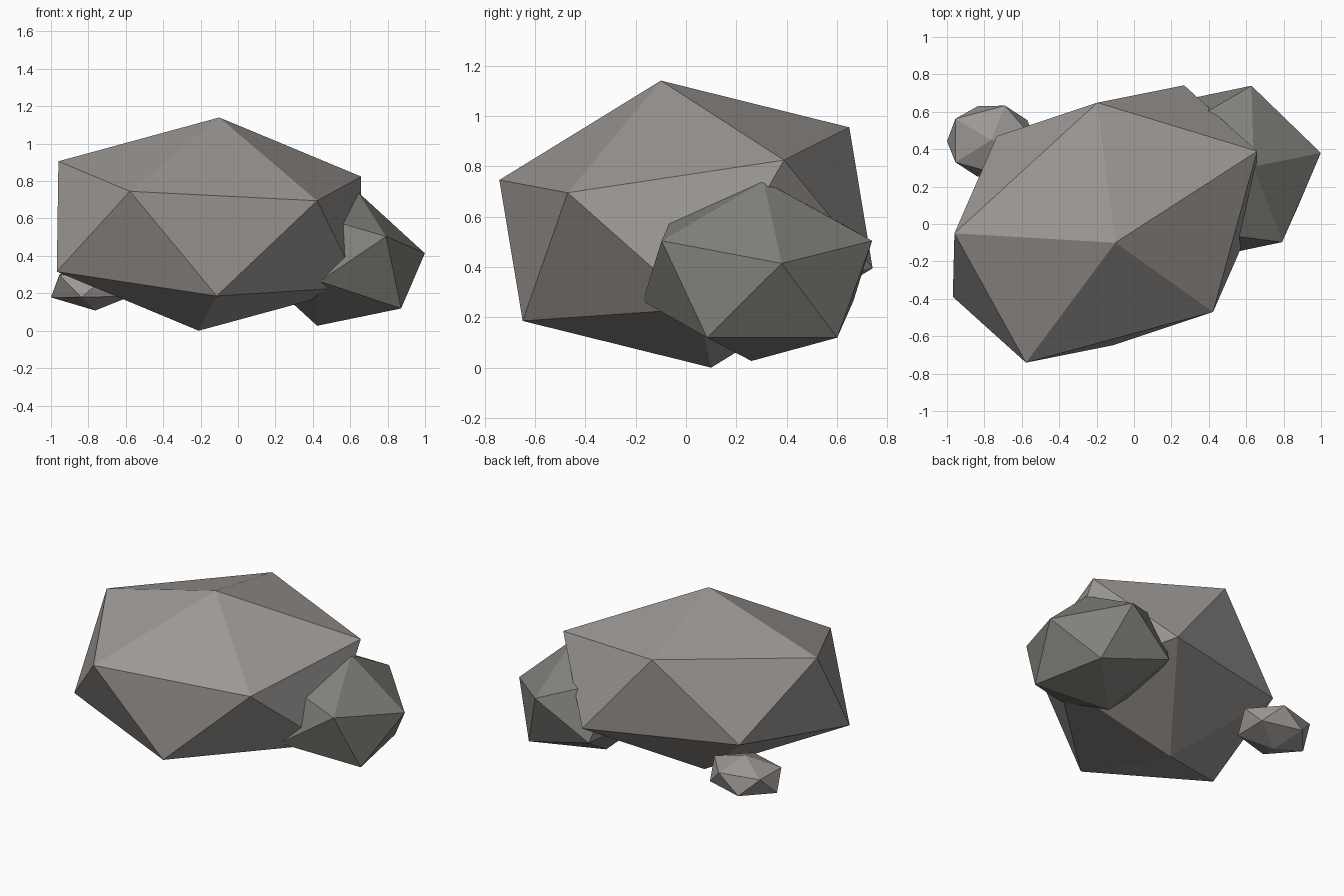
import bpy, bmesh
from mathutils import Matrix

if "Cube" in bpy.data.objects:
    bpy.data.objects.remove(bpy.data.objects["Cube"])


def paint(name, rgb):
    mat = bpy.data.materials.new(name)
    mat.diffuse_color = (*rgb, 1.0)
    mat.use_nodes = True
    mat.node_tree.nodes["Principled BSDF"].inputs["Base Color"].default_value = mat.diffuse_color
    return mat


def rock(name, center, ax, ay, az, mat):
    """Flat-shaded 20-sided stone, stretched and turned along three half-axes."""
    bm = bmesh.new()
    stretch = Matrix((ax, ay, az)).transposed().to_4x4()
    bmesh.ops.create_icosphere(bm, subdivisions=1, radius=1.0, matrix=stretch)
    bmesh.ops.recalc_face_normals(bm, faces=bm.faces)
    mesh = bpy.data.meshes.new(name)
    bm.to_mesh(mesh)
    bm.free()
    mesh.materials.append(mat)
    obj = bpy.data.objects.new(name, mesh)
    obj.location = center
    bpy.context.collection.objects.link(obj)
    return obj


warm_stone = paint("warm_stone", (0.33, 0.31, 0.295))
dark_stone = paint("dark_stone", (0.22, 0.22, 0.20))

# Main boulder
rock("large_rock", (-0.155, 0.0, 0.570),
     (-0.500, -0.779, -0.089), (0.813, -0.247, -0.124), (0.055, -0.100, 0.570),
     warm_stone)

# Stone leaning on its right side
rock("medium_rock", (0.532, 0.284, 0.384),
     (0.057, -0.474, 0.119), (0.136, -0.132, -0.366), (0.467, 0.096, 0.030),
     dark_stone)

# Pebble at the back left
rock("small_rock", (-0.763, 0.443, 0.243),
     (0.082, 0.210, 0.004), (-0.252, 0.070, -0.004), (0.0, 0.005, 0.135),
     warm_stone)
